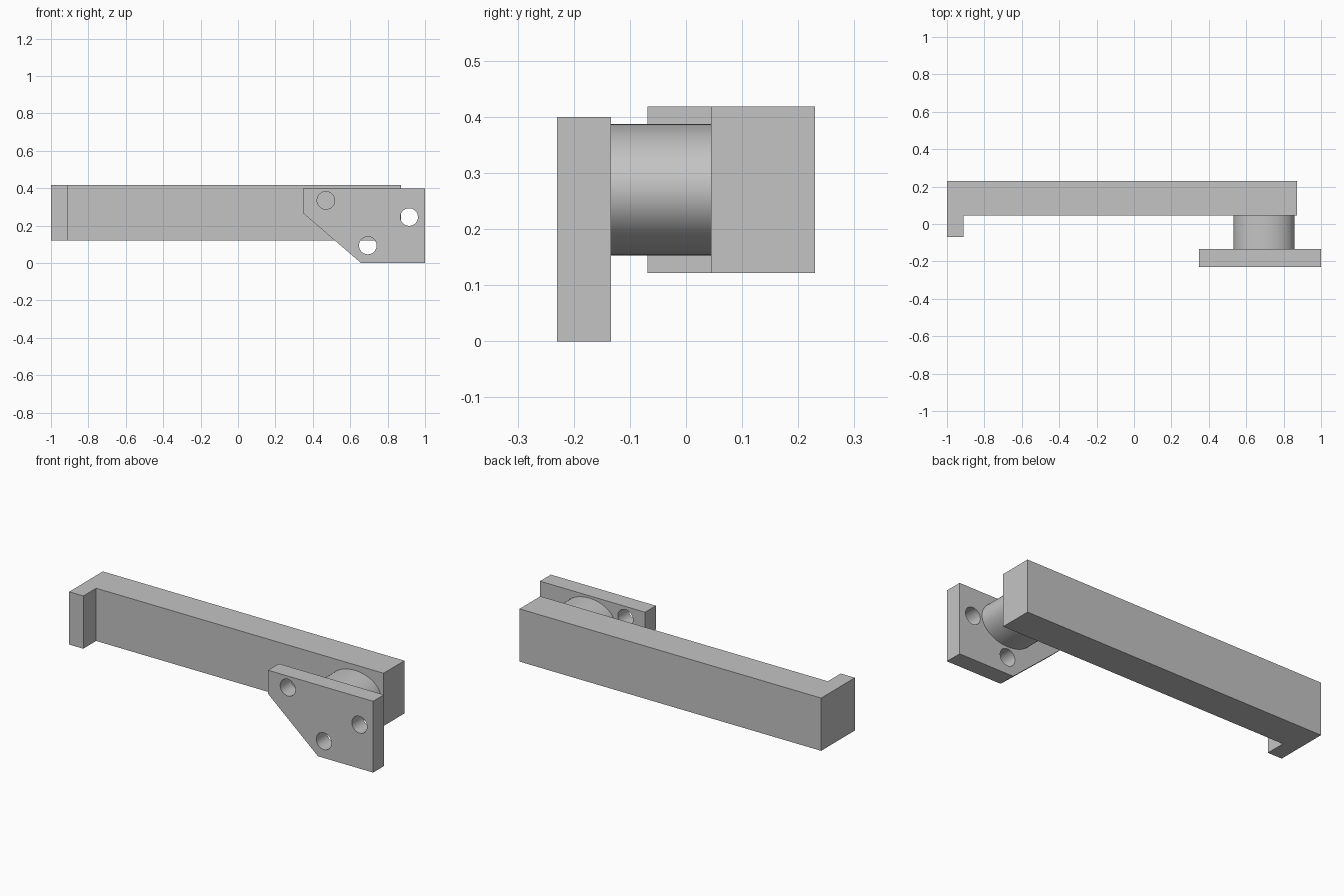
import bpy, bmesh, math
from mathutils import Matrix

cube = bpy.data.objects.get("Cube")
if cube:
    bpy.data.objects.remove(cube, do_unlink=True)

grey = bpy.data.materials.new("plain grey")
grey.use_nodes = True
grey.diffuse_color = (0.55, 0.55, 0.55, 1)
grey.node_tree.nodes["Principled BSDF"].inputs["Base Color"].default_value = grey.diffuse_color


def ellipse(cx, cy, rx, ry, n=64):
    return [(cx + rx * math.cos(math.tau * i / n), cy + ry * math.sin(math.tau * i / n))
            for i in range(n)]


def extrude(name, loops, low, high, upright):
    """Extrude an outline with optional holes, along z, or along y when upright."""
    curve = bpy.data.curves.new(name, "CURVE")
    curve.dimensions = "2D"
    curve.fill_mode = "BOTH"
    curve.extrude = (high - low) / 2
    for loop in loops:
        spline = curve.splines.new("POLY")
        spline.points.add(len(loop) - 1)
        for point, (x, y) in zip(spline.points, loop):
            point.co = (x, y, 0, 1)
        spline.use_cyclic_u = True
    helper = bpy.data.objects.new(name + " outline", curve)
    bpy.context.collection.objects.link(helper)
    bpy.context.view_layer.update()
    mesh = bpy.data.meshes.new_from_object(
        helper.evaluated_get(bpy.context.evaluated_depsgraph_get()))
    bpy.data.objects.remove(helper, do_unlink=True)

    # Stand the profile up, move it to its depth and weld the caps to the walls
    middle = (low + high) / 2
    if upright:
        mesh.transform(Matrix.Translation((0, middle, 0)) @ Matrix.Rotation(math.pi / 2, 4, "X"))
    else:
        mesh.transform(Matrix.Translation((0, 0, middle)))
    bm = bmesh.new()
    bm.from_mesh(mesh)
    bmesh.ops.remove_doubles(bm, verts=bm.verts, dist=0.0001)
    bmesh.ops.recalc_face_normals(bm, faces=bm.faces)
    bm.to_mesh(mesh)
    bm.free()
    mesh.name = name
    mesh.materials.clear()
    mesh.materials.append(grey)
    obj = bpy.data.objects.new(name, mesh)
    bpy.context.collection.objects.link(obj)
    bpy.ops.object.select_all(action="DESELECT")
    obj.select_set(True)
    bpy.context.view_layer.objects.active = obj
    bpy.ops.object.shade_smooth_by_angle(angle=math.radians(30))
    return obj


# Long handle bar with a short lip at its end
bar = [(-1, -0.069), (-0.912, -0.069), (-0.912, 0.045),
       (0.872, 0.045), (0.872, 0.23), (-1, 0.23)]
extrude("handle_bar", [bar], 0.122, 0.418, False)

# Oval spacer between bar and plate
extrude("spacer", [ellipse(0.694, 0.27, 0.163, 0.117, 96)], -0.134, 0.045, True)

# Mounting plate with a slanted corner and three screw holes
plate = [(0.348, 0.4), (0.348, 0.267), (0.658, 0), (1, 0), (1, 0.4)]
holes = [ellipse(x, z, 0.047, 0.047) for x, z in ((0.47, 0.335), (0.915, 0.246), (0.694, 0.094))]
extrude("mounting_plate", [plate] + holes, -0.23, -0.134, True)
